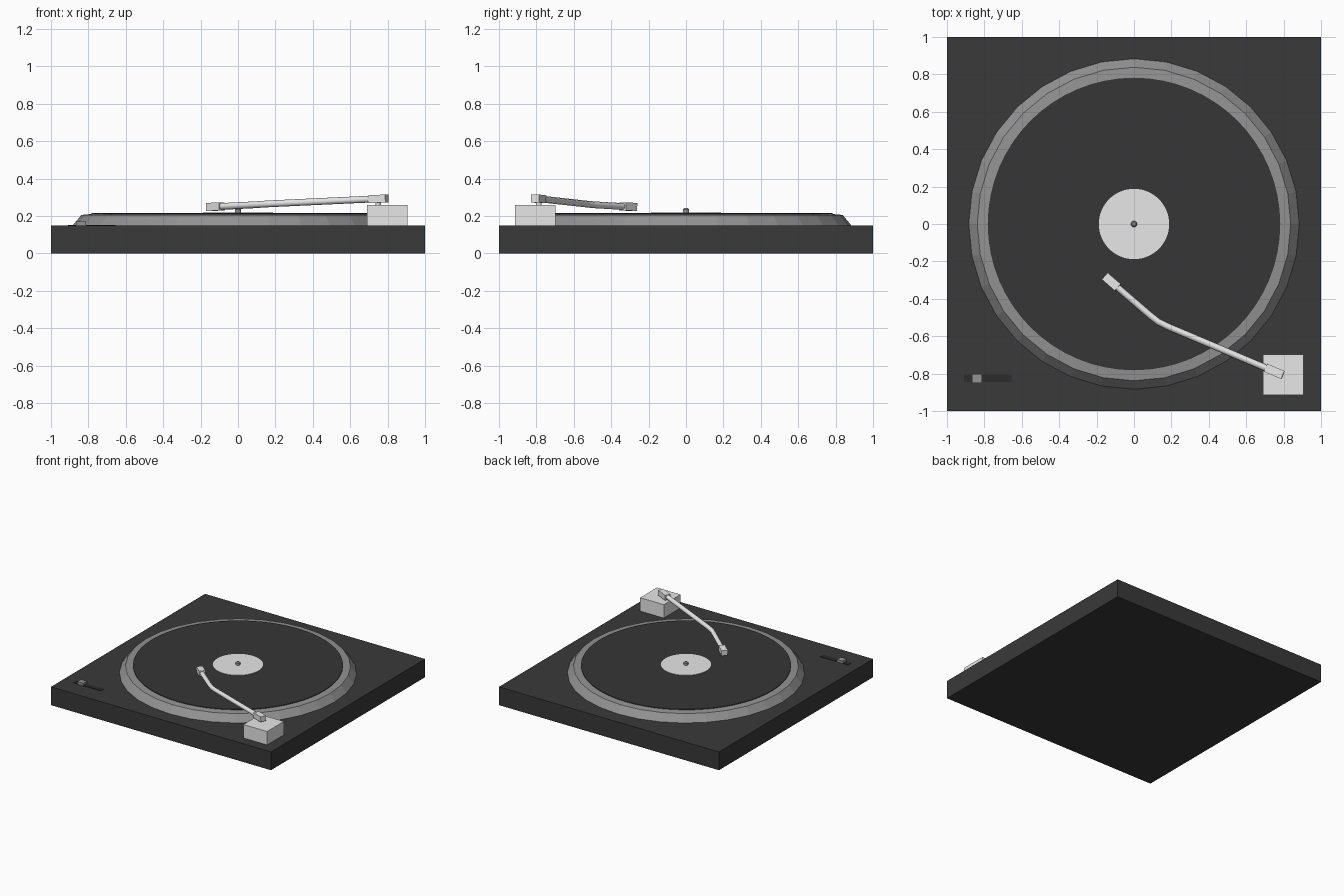
import bpy, math
from mathutils import Vector

if "Cube" in bpy.data.objects:
    bpy.data.objects.remove(bpy.data.objects["Cube"])


def mat(name, v):
    m = bpy.data.materials.new(name)
    m.diffuse_color = (v, v, v, 1)
    m.use_nodes = True
    m.node_tree.nodes["Principled BSDF"].inputs["Base Color"].default_value = m.diffuse_color
    return m


BLACK = mat("plinth black", 0.041)
VINYL = mat("vinyl black", 0.037)
SLOT = mat("slot black", 0.025)
GREY = mat("platter grey", 0.29)
SILVER = mat("silver", 0.80)


def box(name, x0, x1, y0, y1, z0, z1, m):
    bpy.ops.mesh.primitive_cube_add(size=1, location=((x0 + x1) / 2, (y0 + y1) / 2, (z0 + z1) / 2))
    o = bpy.context.object
    o.scale = (x1 - x0, y1 - y0, z1 - z0)
    o.name = name
    o.data.materials.append(m)
    return o


def turned(name, profile, sides, m, x=0, y=0):
    """Closed solid of revolution from (radius, z) rings, bottom to top."""
    verts = [(x + r * math.cos(2 * math.pi * i / sides), y + r * math.sin(2 * math.pi * i / sides), z)
             for r, z in profile for i in range(sides)]
    faces = [tuple(reversed(range(sides)))]
    for k in range(len(profile) - 1):
        a = k * sides
        for i in range(sides):
            j = (i + 1) % sides
            faces.append((a + i, a + j, a + sides + j, a + sides + i))
    faces.append(tuple(range((len(profile) - 1) * sides, len(profile) * sides)))
    me = bpy.data.meshes.new(name)
    me.from_pydata(verts, [], faces)
    me.materials.append(m)
    o = bpy.data.objects.new(name, me)
    bpy.context.collection.objects.link(o)
    return o


def block_along(name, centre, direction, size, m):
    """Box whose long axis follows the arm."""
    bpy.ops.mesh.primitive_cube_add(size=1, location=centre)
    o = bpy.context.object
    d = Vector(direction)
    o.rotation_euler = (0, -math.atan2(d.z, math.hypot(d.x, d.y)), math.atan2(d.y, d.x))
    o.scale = size
    o.name = name
    o.data.materials.append(m)
    return o


# plinth
box("plinth", -1, 1, -1, 1, 0, 0.15, BLACK)

# platter, record, label and spindle
turned("platter", [(0.885, 0.148), (0.838, 0.206), (0.78, 0.211)], 32, GREY)
turned("record", [(0.782, 0.203), (0.782, 0.216)], 64, VINYL)
turned("record_label", [(0.188, 0.214), (0.188, 0.219)], 64, SILVER)
turned("spindle", [(0.017, 0.215), (0.017, 0.236), (0.010, 0.243)], 12, GREY)

# speed slider
box("slider_slot", -0.91, -0.655, -0.845, -0.805, 0.146, 0.153, SLOT)
box("slider_knob", -0.865, -0.812, -0.85, -0.802, 0.148, 0.172, GREY)

# tonearm mount
box("tonearm_mount", 0.69, 0.905, -0.915, -0.697, 0.148, 0.26, SILVER)
turned("tonearm_pivot", [(0.015, 0.255), (0.015, 0.28)], 12, SILVER, 0.75, -0.788)

# tonearm tube, softly bent near the middle
path = [Vector(p) for p in [(0.74, -0.785, 0.292), (0.18, -0.548, 0.266), (0.128, -0.522, 0.263),
                            (0.085, -0.488, 0.260), (-0.11, -0.32, 0.25)]]
cu = bpy.data.curves.new("tonearm", "CURVE")
cu.dimensions = "3D"
cu.bevel_depth = 0.018
cu.bevel_resolution = 2
cu.use_fill_caps = True
sp = cu.splines.new("POLY")
sp.points.add(len(path) - 1)
for pt, p in zip(sp.points, path):
    pt.co = (*p, 1)
cu.materials.append(SILVER)
arm = bpy.data.objects.new("tonearm", cu)
bpy.context.collection.objects.link(arm)

# rear block and headshell, aligned with the tube ends
block_along("tonearm_rear_block", (0.75, -0.788, 0.292), path[0] - path[1], (0.10, 0.046, 0.042), SILVER)
block_along("headshell", (-0.121, -0.309, 0.25), path[4] - path[3], (0.092, 0.048, 0.043), SILVER)
